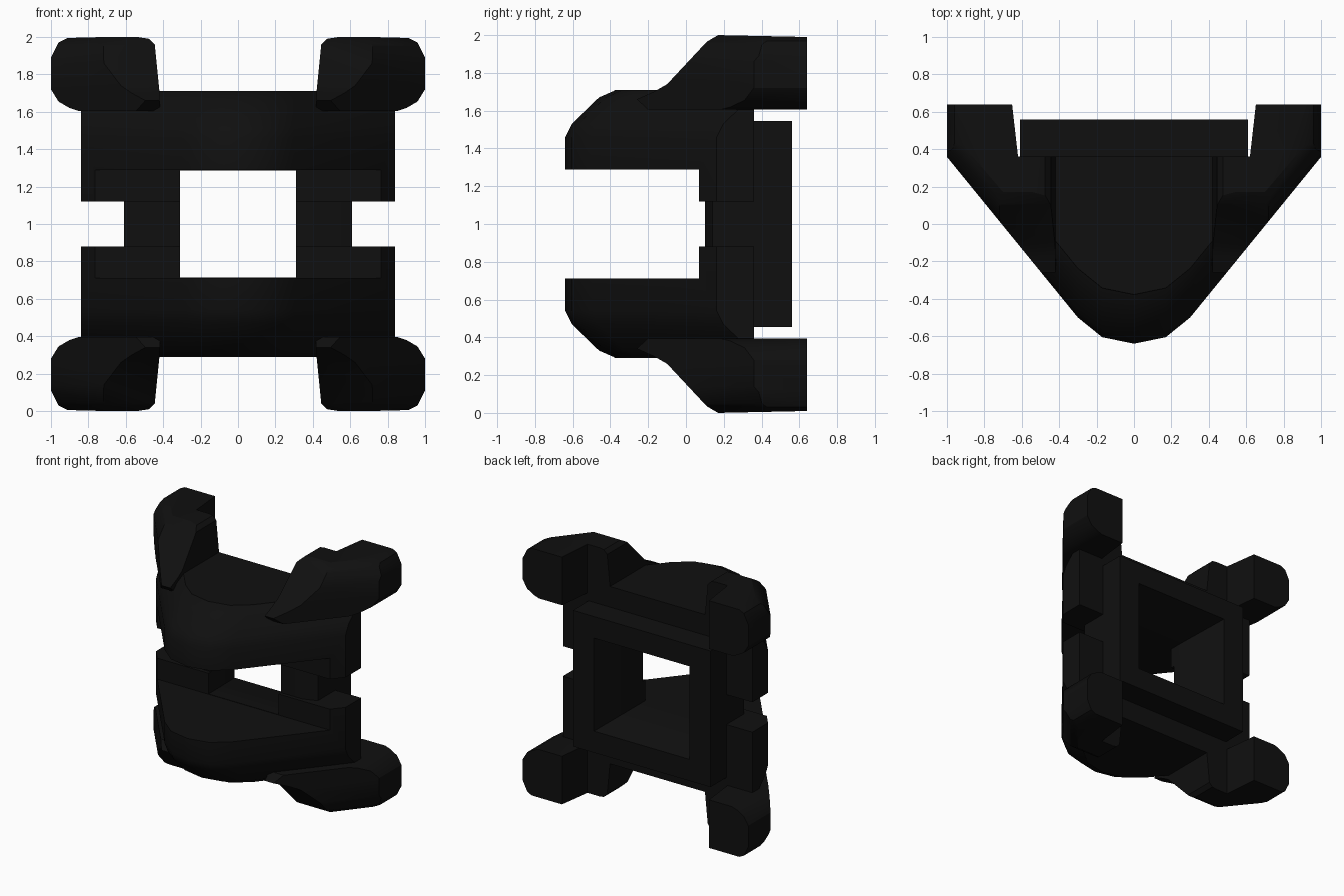
import bpy, bmesh, math
from mathutils import Matrix

if "Cube" in bpy.data.objects:
    bpy.data.objects.remove(bpy.data.objects["Cube"])

mat = bpy.data.materials.new("near_black")
mat.diffuse_color = (0.005, 0.005, 0.005, 1)
mat.use_nodes = True
mat.node_tree.nodes["Principled BSDF"].inputs["Base Color"].default_value = mat.diffuse_color


def loft(name, rings):
    """Solid skinned through closed rings with equal point counts."""
    bm = bmesh.new()
    vs = [[bm.verts.new(p) for p in r] for r in rings]
    n = len(vs[0])
    for a, b in zip(vs, vs[1:]):
        for i in range(n):
            j = (i + 1) % n
            bm.faces.new((a[i], a[j], b[j], b[i]))
    bm.faces.new(vs[0])
    bm.faces.new(vs[-1])
    bmesh.ops.recalc_face_normals(bm, faces=bm.faces)
    me = bpy.data.meshes.new(name)
    bm.to_mesh(me)
    bm.free()
    me.materials.append(mat)
    ob = bpy.data.objects.new(name, me)
    bpy.context.collection.objects.link(ob)
    return ob


def carve(ob, tools):
    """Apply a list of (operation, cutter) booleans."""
    for op, cutter in tools:
        cutter.hide_render = True
        m = ob.modifiers.new("cut", 'BOOLEAN')
        m.operation, m.object, m.solver = op, cutter, 'EXACT'
    dg = bpy.context.evaluated_depsgraph_get()
    me = bpy.data.meshes.new_from_object(ob.evaluated_get(dg))
    ob.modifiers.clear()
    ob.data = me


def mirrored(ob, name, sx, sz):
    """Copy flipped across x = 0 and/or the mid height z = 1."""
    c = bpy.data.objects.new(name, ob.data.copy())
    c.data.transform(Matrix.Translation((0, 0, 1 - sz)) @ Matrix.Diagonal((sx, 1, sz, 1)))
    if sx * sz < 0:
        c.data.flip_normals()
    bpy.context.collection.objects.link(c)
    return c


def rect(y, w, h):
    return [(-w, y, 1 - h), (w, y, 1 - h), (w, y, 1 + h), (-w, y, 1 + h)]


# flared window cut through everything
window = loft("window_cutter", [rect(0, .31, .285), rect(.18, .31, .285), rect(.57, .425, .375)])

# nose block: wedge plan whose top edge rounds over towards the back
half = [(.17, -.605), (.30, -.50), (1.05, .42)]


def nose_ring(z, t):
    right = [(x, y + t, z) for x, y in half] + [(1.05, 1.5, z)]
    return [(0, -.64 + t, z)] + right + [(-x, y, w) for x, y, w in reversed(right)]


nose = loft("upper_nose", [nose_ring(*s) for s in
            [(1.0, 0), (1.46, 0), (1.53, .035), (1.67, .18), (1.705, .26), (1.8, .32)]])
side = [(-.8, 1.288), (.07, 1.288), (.07, 1.12), (.36, 1.12), (.36, 1.71), (-.8, 1.71)]
nose_side = loft("nose_side_cutter", [[(x, y, z) for y, z in side] for x in (-.84, .84)])
carve(nose, [('INTERSECT', nose_side), ('DIFFERENCE', window)])
parts = [nose, mirrored(nose, "lower_nose", 1, -1)]

# corner arm: plan, side and front outlines intersected


def arm_ring(z, t):
    return [(.40, -.377 + t, z), (1.05, .42 + t, z), (1.05, .8, z),
            (.67, .8, z), (.62, .36, z), (.40, .36, z)]


arm = loft("arm_upper_right", [arm_ring(*s) for s in
           [(1.5, 0), (1.86, 0), (1.95, .08), (2.0, .18), (2.1, .3)]])
side = [(.64, 1.605), (.64, 1.99), (.17, 2.0), (.11, 1.965), (-.10, 1.74),
        (-.17, 1.70), (-.26, 1.66), (-.2, 1.605)]
front = [(.415, 1.55), (.42, 1.71), (.445, 1.96), (.475, 1.99), (.54, 2.0), (.90, 2.0),
         (.96, 1.97), (1.0, 1.89), (1.0, 1.72), (.96, 1.655), (.90, 1.62), (.84, 1.6), (.80, 1.55)]
arm_side = loft("arm_side_cutter", [[(x, y, z) for y, z in side] for x in (.3, 1.2)])
arm_front = loft("arm_front_cutter", [[(x, y, z) for x, z in front] for y in (-.9, .9)])
carve(arm, [('INTERSECT', arm_side), ('INTERSECT', arm_front)])
parts += [arm, mirrored(arm, "arm_upper_left", -1, 1),
          mirrored(arm, "arm_lower_right", 1, -1), mirrored(arm, "arm_lower_left", -1, -1)]

# narrow post linking the upper and lower blocks
plan = [(.29, .10), (.50, .10), (.61, .14), (.61, .36), (.29, .36)]
post = loft("post_right", [[(x, y, z) for x, y in plan] for z in (.87, 1.13)])
carve(post, [('DIFFERENCE', window)])
parts += [post, mirrored(post, "post_left", -1, 1)]

# rectangular frame on the back
frame = loft("back_frame", [rect(.35, .61, .545), rect(.56, .61, .545)])
carve(frame, [('DIFFERENCE', window)])
parts.append(frame)

for c in (window, nose_side, arm_side, arm_front):
    bpy.data.objects.remove(c)

# soft shading on the shallow bends
bpy.ops.object.select_all(action='DESELECT')
for p in parts:
    p.select_set(True)
bpy.context.view_layer.objects.active = nose
bpy.ops.object.shade_smooth_by_angle(angle=math.radians(30))
